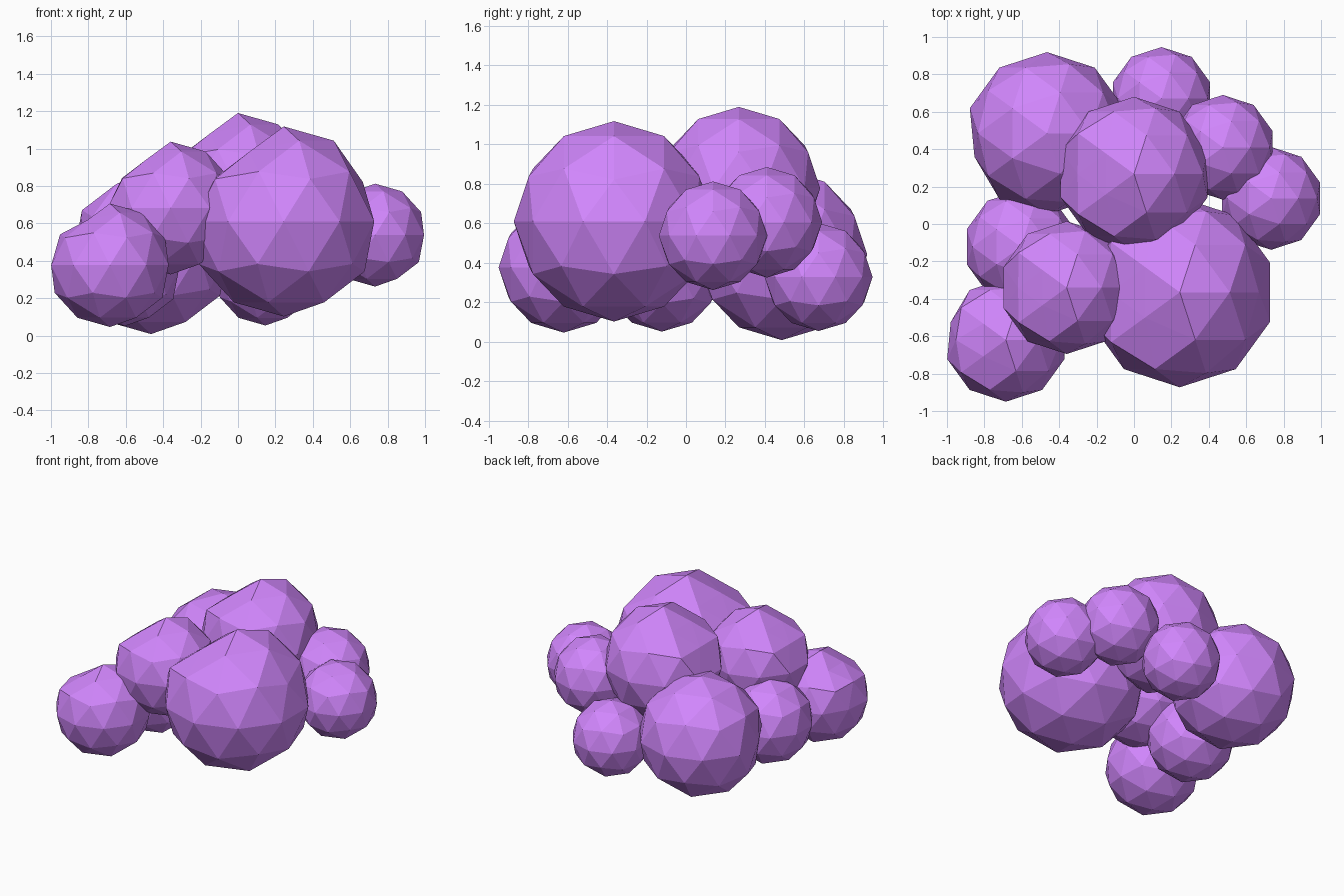
import bpy
import bmesh
from mathutils import Vector

if "Cube" in bpy.data.objects:
    bpy.data.objects.remove(bpy.data.objects["Cube"])

# One purple material for the whole cluster
mat = bpy.data.materials.new("purple")
mat.diffuse_color = (0.64, 0.24, 0.98, 1.0)
mat.use_nodes = True
mat.node_tree.nodes["Principled BSDF"].inputs["Base Color"].default_value = mat.diffuse_color

SHOULDER = [((-0.43, -0.31, 0.85), 0.86), ((-0.43, 0.31, 0.85), 0.86)]
LEFT_MID = [((-0.85, 0, 0.53), 0.86)]

# name, centre, radius, dents as (direction, radial factor)
PUFFS = [
    ("front_big_puff", (0.245, -0.365, 0.61), 0.508,
     SHOULDER + LEFT_MID + [((0.89, 0, 0.45), 0.93)]),
    ("top_puff", (0.0, 0.268, 0.778), 0.412, SHOULDER + LEFT_MID),
    ("back_left_puff", (-0.465, 0.485, 0.442), 0.434, [((-0.95, -0.31, 0), 0.94)]),
    ("middle_left_puff", (-0.36, -0.34, 0.682), 0.355, SHOULDER + LEFT_MID),
    ("front_left_puff", (-0.685, -0.62, 0.376), 0.33,
     SHOULDER + [((-0.85, 0, 0.53), 0.95), ((-0.95, 0.31, 0), 0.94)]),
    ("left_puff", (-0.605, -0.122, 0.355), 0.304, []),
    ("back_puff", (0.147, 0.672, 0.328), 0.274, []),
    ("back_right_puff", (0.475, 0.41, 0.605), 0.28, []),
    ("right_puff", (0.733, 0.137, 0.537), 0.275, []),
]


def puff(name, centre, radius, dents):
    bm = bmesh.new()
    bmesh.ops.create_icosphere(bm, subdivisions=2, radius=1.0)
    # push in the vertex nearest each dent direction
    for direction, factor in dents:
        d = Vector(direction).normalized()
        v = max(bm.verts, key=lambda w: w.co.normalized().dot(d))
        v.co *= factor
    bmesh.ops.scale(bm, vec=Vector((radius,) * 3), verts=bm.verts)
    me = bpy.data.meshes.new(name)
    bm.to_mesh(me)
    bm.free()
    me.materials.append(mat)
    ob = bpy.data.objects.new(name, me)
    ob.location = centre
    bpy.context.collection.objects.link(ob)


for p in PUFFS:
    puff(*p)
